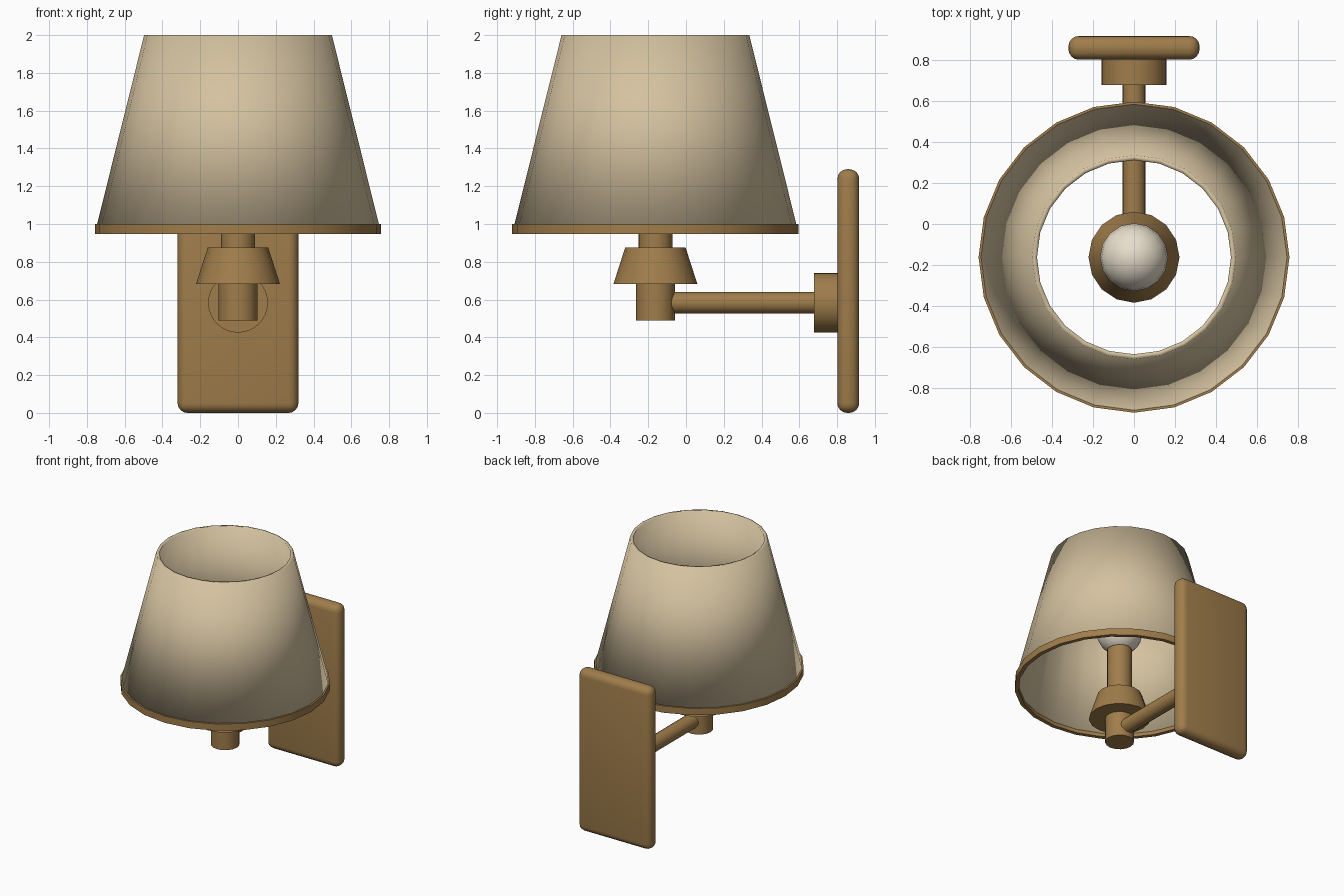
import bpy, bmesh, math
from mathutils import Matrix

cube = bpy.data.objects.get("Cube")
if cube:
    bpy.data.objects.remove(cube, do_unlink=True)

AXIS_Y = -0.162   # shade and socket share this vertical axis
ARM_Z = 0.583


def material(name, rgb):
    mat = bpy.data.materials.new(name)
    mat.use_nodes = True
    color = (*rgb, 1.0)
    mat.diffuse_color = color
    mat.node_tree.nodes["Principled BSDF"].inputs["Base Color"].default_value = color
    return mat


brass = material("aged_brass", (0.35, 0.205, 0.07))
fabric = material("cream_fabric", (0.66, 0.54, 0.35))
glass = material("warm_white_glass", (0.80, 0.73, 0.60))


def finish(name, bm, mat, angle=None):
    """Turn a bmesh into a shaded object; no angle means smooth everywhere."""
    bmesh.ops.recalc_face_normals(bm, faces=bm.faces)
    mesh = bpy.data.meshes.new(name)
    bm.to_mesh(mesh)
    bm.free()
    mesh.materials.append(mat)
    obj = bpy.data.objects.new(name, mesh)
    bpy.context.collection.objects.link(obj)
    bpy.ops.object.select_all(action="DESELECT")
    obj.select_set(True)
    bpy.context.view_layer.objects.active = obj
    if angle is None:
        bpy.ops.object.shade_smooth()
    else:
        bpy.ops.object.shade_smooth_by_angle(angle=math.radians(angle))
    return obj


def post(name, r_low, r_high, z_low, z_high, sides=16):
    """Upright solid cylinder or cone on the lamp axis."""
    bm = bmesh.new()
    place = Matrix.Translation((0, AXIS_Y, (z_low + z_high) / 2))
    bmesh.ops.create_cone(bm, cap_ends=True, segments=sides, radius1=r_low,
                          radius2=r_high, depth=z_high - z_low, matrix=place)
    return finish(name, bm, brass, 35)


def rod(name, radius, y_front, y_back, sides=24):
    """Horizontal cylinder running front to back at arm height."""
    bm = bmesh.new()
    place = (Matrix.Translation((0, (y_front + y_back) / 2, ARM_Z))
             @ Matrix.Rotation(math.pi / 2, 4, "X"))
    bmesh.ops.create_cone(bm, cap_ends=True, segments=sides, radius1=radius,
                          radius2=radius, depth=y_back - y_front, matrix=place)
    return finish(name, bm, brass, 35)


def ring(name, r_low, r_high, z_low, z_high, wall, mat, angle=None, sides=24):
    """Open sleeve with wall thickness around the lamp axis."""
    bm = bmesh.new()
    section = [(r_low, z_low), (r_high, z_high),
               (r_high - wall, z_high), (r_low - wall, z_low)]
    loops = []
    for i in range(sides):
        a = math.tau * i / sides
        loops.append([bm.verts.new((r * math.sin(a), AXIS_Y + r * math.cos(a), z))
                      for r, z in section])
    for i in range(sides):
        here, there = loops[i], loops[(i + 1) % sides]
        for j in range(4):
            k = (j + 1) % 4
            bm.faces.new((here[j], here[k], there[k], there[j]))
    return finish(name, bm, mat, angle)


# Wall plate with rounded edges
bm = bmesh.new()
bmesh.ops.create_cube(bm, size=1, matrix=Matrix.Translation((0, 0.859, 0.645))
                      @ Matrix.Diagonal((0.64, 0.116, 1.29, 1)))
bmesh.ops.bevel(bm, geom=bm.edges[:], offset=0.052, segments=4,
                profile=0.5, affect="EDGES")
finish("wall_plate", bm, brass, 35)

# Mount and arm
rod("arm_mount", 0.158, 0.678, 0.81, 32)
rod("arm", 0.057, AXIS_Y, 0.70, 16)

# Socket stack
post("socket_base", 0.104, 0.104, 0.488, 0.69)
post("socket_cup", 0.222, 0.16, 0.683, 0.875)
post("socket_tube", 0.09, 0.09, 0.87, 1.25)

# Bulb
bm = bmesh.new()
bmesh.ops.create_uvsphere(bm, u_segments=16, v_segments=10, radius=0.166,
                          matrix=Matrix.Translation((0, AXIS_Y, 1.4)))
finish("bulb", bm, glass)

# Shade and its lower trim
ring("shade", 0.757, 0.497, 0.955, 2.0, 0.024, fabric)
ring("shade_trim", 0.758, 0.758, 0.947, 1.0, 0.03, brass, 35)
